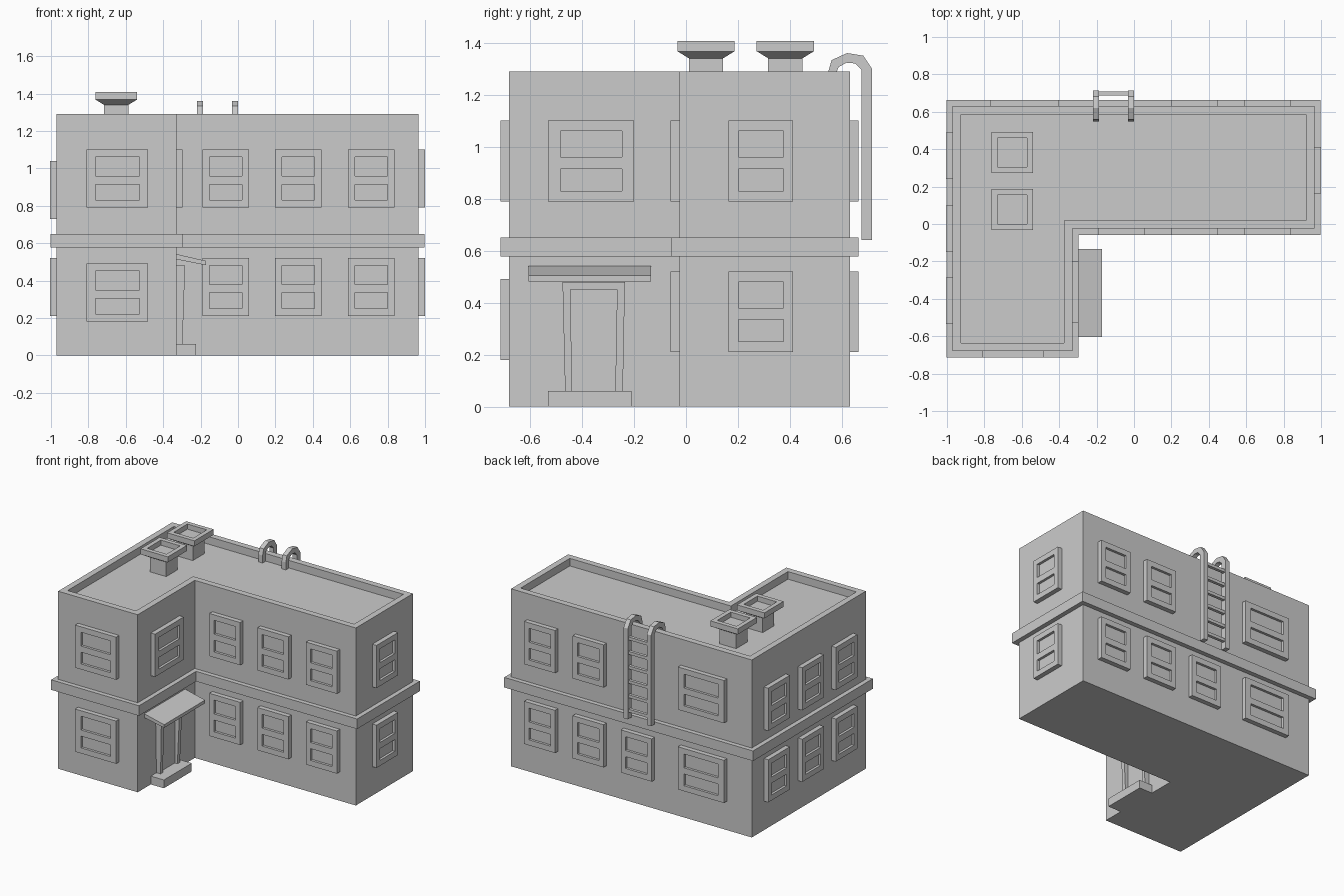
import bpy, bmesh, math
from mathutils import Vector

if "Cube" in bpy.data.objects:
    bpy.data.objects.remove(bpy.data.objects["Cube"])


def finish(name, bm, loc=(0, 0, 0), rot=0):
    bmesh.ops.recalc_face_normals(bm, faces=bm.faces)
    me = bpy.data.meshes.new(name)
    bm.to_mesh(me)
    bm.free()
    ob = bpy.data.objects.new(name, me)
    ob.location = loc
    ob.rotation_euler.z = rot
    bpy.context.collection.objects.link(ob)
    return ob


def prism(pts, vec):
    """Closed prism from a planar outline swept along vec."""
    bm = bmesh.new()
    a = [bm.verts.new(p) for p in pts]
    b = [bm.verts.new(Vector(p) + Vector(vec)) for p in pts]
    bm.faces.new(a)
    top = bm.faces.new(b)
    n = len(a)
    for i in range(n):
        j = (i + 1) % n
        bm.faces.new((a[i], a[j], b[j], b[i]))
    return bm, top


def box(name, x0, x1, y0, y1, z0, z1):
    pts = [(x0, y0, z0), (x1, y0, z0), (x1, y1, z0), (x0, y1, z0)]
    return finish(name, prism(pts, (0, 0, z1 - z0))[0])


def outline(o, z):
    """L-shaped floor plan grown outward by o."""
    return [(-.97 - o, -.68 - o, z), (-.33 + o, -.68 - o, z), (-.33 + o, -.025 - o, z),
            (.965 + o, -.025 - o, z), (.965 + o, .63 + o, z), (-.97 - o, .63 + o, z)]


# Walls with a sunken roof behind the parapet
bm, top = prism(outline(0, 0), (0, 0, 1.29))
bm.faces.remove(top)
bm.verts.ensure_lookup_table()
rim = [bm.verts[i] for i in range(6, 12)]
inner = [bm.verts.new(p) for p in outline(-.045, 1.29)]
floor = [bm.verts.new(p) for p in outline(-.045, 1.235)]
for u, v in ((rim, inner), (inner, floor)):
    for i in range(6):
        j = (i + 1) % 6
        bm.faces.new((u[i], u[j], v[j], v[i]))
bm.faces.new(floor)
finish("building_walls", bm)

# Belt course between floors
finish("belt_course", prism(outline(.033, .577), (0, 0, .073))[0])


# Sash windows: raised frame with two recessed panes
def window(name, x, y, z, w, rot):
    s = .037 if w < .3 else .047
    xs = [-w / 2, -w / 2 + s, w / 2 - s, w / 2]
    zs = [0, .04, .125, .17, .27, .31]
    bm = bmesh.new()
    g = [[bm.verts.new((a, -.034, c)) for c in zs] for a in xs]
    panes = []
    for i in range(3):
        for k in range(5):
            f = bm.faces.new((g[i][k], g[i + 1][k], g[i + 1][k + 1], g[i][k + 1]))
            if i == 1 and k in (1, 3):
                panes.append(f)
    edges = [e for e in bm.edges if e.is_boundary]
    ext = bmesh.ops.extrude_edge_only(bm, edges=edges)["geom"]
    for v in ext:
        if isinstance(v, bmesh.types.BMVert):
            v.co.y = .004
    for f in bmesh.ops.extrude_discrete_faces(bm, faces=panes)["faces"]:
        for v in f.verts:
            v.co.y += .018
    bmesh.ops.recalc_face_normals(bm, faces=bm.faces)
    finish(name, bm, (x, y, z), rot)


Q = math.pi / 2
for level, z in (("lower", .21), ("upper", .79)):
    window(f"wing_front_window_{level}", -.645, -.68, .18 if level == "lower" else .79, .33, 0)
    for i, x in enumerate((-.065, .322, .712)):
        window(f"front_window_{level}_{i}", x, -.025, z, .248, 0)
        if not (level == "upper" and i == 0):   # ladder takes this place upstairs
            window(f"back_window_{level}_{i}", x, .63, z, .248, 2 * Q)
    window(f"back_wide_window_{level}", -.585, .63, z, .37, 2 * Q)
    window(f"right_window_{level}", .965, .288, z, .248, Q)
    for i, y in enumerate((-.41, -.025, .365)):
        window(f"left_window_{level}_{i}", -.97, y, .21 if level == "lower" else .73, .248, -Q)
window("wing_inner_window", -.33, -.365, .79, .33, Q)

# Entrance: step, tapered frame, door panel, sloped canopy
box("door_step", -.335, -.225, -.53, -.21, 0, .06)
frame = [(-.465, .06), (-.475, .48), (-.235, .48), (-.243, .06),
         (-.272, .06), (-.265, .45), (-.445, .45), (-.438, .06)]
ob = finish("door_frame", prism([(-.335, y, z) for y, z in frame], (.04, 0, 0))[0])
for v in ob.data.vertices:
    if v.co.x > -.31:
        v.co.x = -.297 + .014 * (v.co.z - .06) / .42
box("door_panel", -.335, -.318, -.446, -.264, .06, .452)
canopy = [(-.335, .543), (-.17, .505), (-.17, .482), (-.335, .515)]
finish("door_canopy", prism([(x, -.605, z) for x, z in canopy], (0, .47, 0))[0])

# Rooftop vents: square stem flaring to a hollow cap
for i, y in enumerate((.077, .382)):
    bm = bmesh.new()
    prev = None
    for h, z in ((.066, 1.23), (.066, 1.34), (.11, 1.367), (.11, 1.407), (.078, 1.407), (.078, 1.37)):
        ring = [bm.verts.new((a * h, b * h, z)) for a, b in ((-1, -1), (1, -1), (1, 1), (-1, 1))]
        if prev:
            for k in range(4):
                j = (k + 1) % 4
                bm.faces.new((prev[k], prev[j], ring[j], ring[k]))
        else:
            bm.faces.new(ring)
        prev = ring
    bm.faces.new(prev)
    finish(f"roof_vent_{i}", bm, (-.651, y, 0))

# Ladder with rails hooked over the parapet
rail = [(.675, .64), (.715, .64), (.715, 1.30), (.682, 1.35), (.62, 1.36), (.56, 1.333), (.548, 1.29),
        (.548, 1.235), (.58, 1.235), (.58, 1.29), (.588, 1.307), (.618, 1.323), (.652, 1.32), (.675, 1.295)]
for side, x in (("left", -.22), ("right", -.033)):
    finish(f"ladder_rail_{side}", prism([(x, y, z) for y, z in rail], (.034, 0, 0))[0])
for i in range(6):
    z = .69 + .105 * i
    box(f"ladder_rung_{i}", -.19, -.03, .686, .708, z, z + .022)
